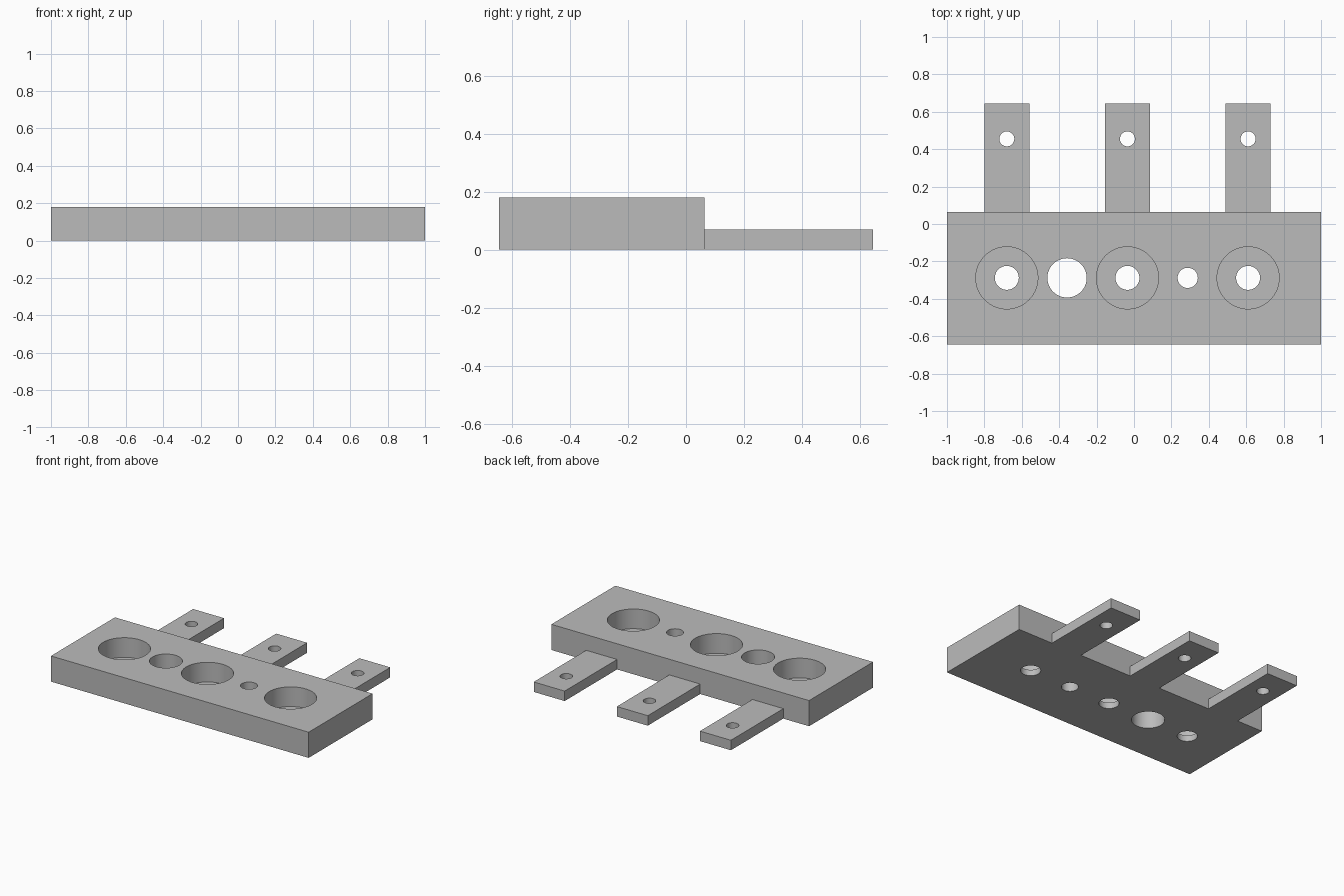
import bpy, math

if "Cube" in bpy.data.objects:
    bpy.data.objects.remove(bpy.data.objects["Cube"], do_unlink=True)

# Plain grey material
grey = bpy.data.materials.new("plain_grey")
grey.use_nodes = True
COLOUR = (0.5, 0.5, 0.5, 1)
grey.diffuse_color = COLOUR
grey.node_tree.nodes["Principled BSDF"].inputs["Base Color"].default_value = COLOUR

PLATE_TOP, TAB_TOP, FLOOR = 0.18, 0.07, 0.042
FRONT, PLATE_BACK, TAB_BACK = -0.645, 0.064, 0.645
HOLE_Y, TAB_HOLE_Y = -0.288, 0.455
TAB_X = (-0.68, -0.035, 0.61)


def finish(name):
    obj = bpy.context.object
    obj.name = name
    obj.data.materials.append(grey)
    return obj


def box(name, x0, x1, y0, y1, z0, z1):
    bpy.ops.mesh.primitive_cube_add(size=1, location=((x0 + x1) / 2, (y0 + y1) / 2, (z0 + z1) / 2))
    bpy.context.object.scale = (x1 - x0, y1 - y0, z1 - z0)
    bpy.ops.object.transform_apply(location=True, rotation=False, scale=True)
    return finish(name)


def cylinder(name, x, y, radius, z0=-0.1, z1=0.3):
    bpy.ops.mesh.primitive_cylinder_add(vertices=64, radius=radius, depth=z1 - z0,
                                        location=(x, y, (z0 + z1) / 2))
    return finish(name)


def combine(target, tool, operation):
    bpy.context.view_layer.objects.active = target
    mod = target.modifiers.new(operation.title(), "BOOLEAN")
    mod.operation, mod.solver, mod.object = operation, "EXACT", tool
    bpy.ops.object.modifier_apply(modifier=mod.name)
    bpy.data.objects.remove(tool, do_unlink=True)


# Thick plate with three thin tabs along its back edge
plate = box("mounting_plate", -1, 1, FRONT, PLATE_BACK, 0, PLATE_TOP)
for x in TAB_X:
    combine(plate, box("tab", x - 0.12, x + 0.12, PLATE_BACK - 0.05, TAB_BACK, 0, TAB_TOP), "UNION")

# Counterbored holes in the plate, each in line with a drilled tab
for x in TAB_X:
    combine(plate, cylinder("counterbore", x, HOLE_Y, 0.166, FLOOR), "DIFFERENCE")
    combine(plate, cylinder("bolt_hole", x, HOLE_Y, 0.064), "DIFFERENCE")
    combine(plate, cylinder("tab_hole", x, TAB_HOLE_Y, 0.04), "DIFFERENCE")

# Large and small plain holes between the counterbores
for x, radius in ((-0.358, 0.105), (0.287, 0.054)):
    combine(plate, cylinder("plain_hole", x, HOLE_Y, radius), "DIFFERENCE")

# Smooth bores, sharp rims
bpy.ops.object.select_all(action="DESELECT")
plate.select_set(True)
bpy.context.view_layer.objects.active = plate
bpy.ops.object.shade_smooth_by_angle(angle=math.radians(30))
